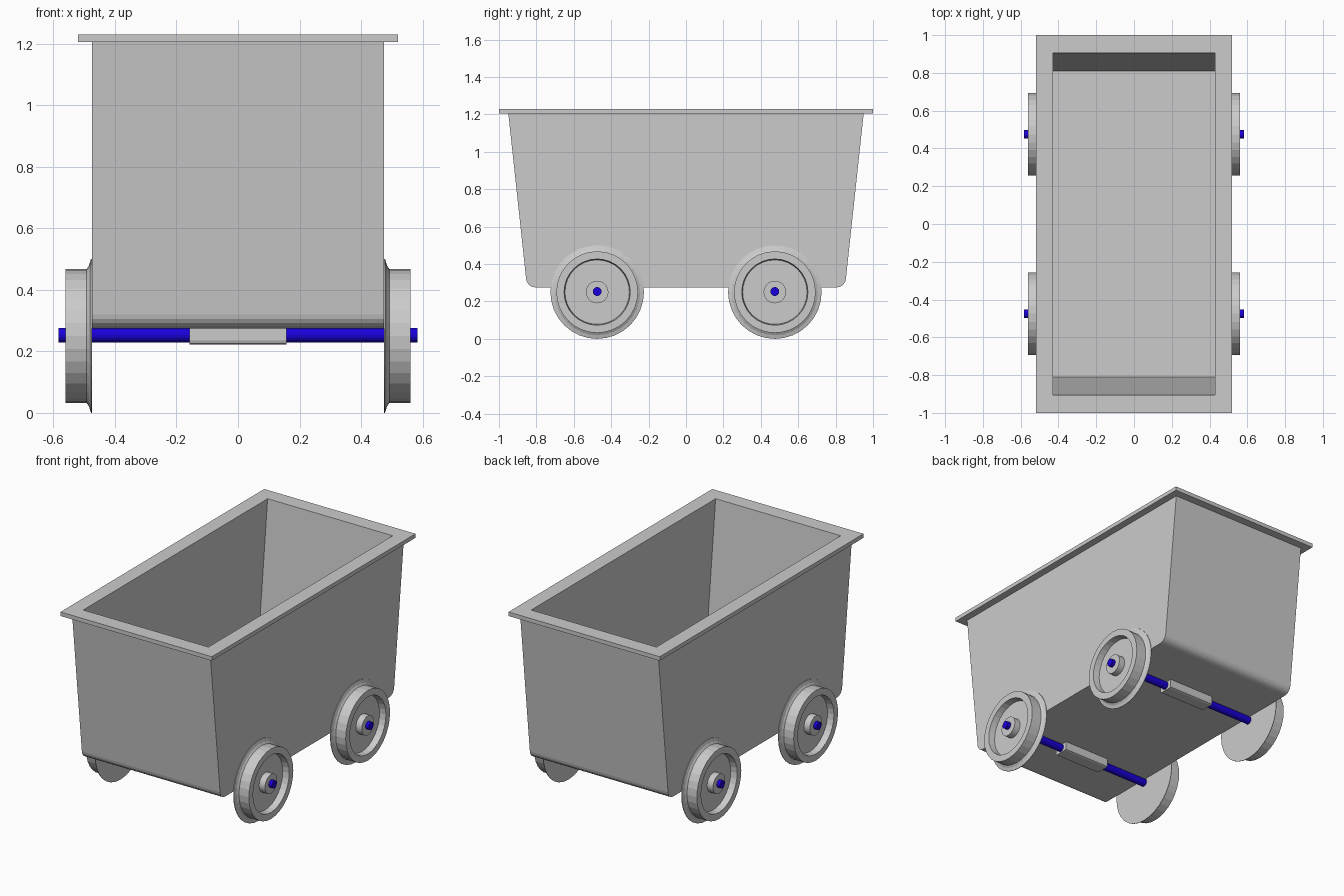
import bpy, bmesh, math
from mathutils import Matrix, Vector

if "Cube" in bpy.data.objects:
    bpy.data.objects.remove(bpy.data.objects["Cube"])


def finish(name, bm, mat=None):
    bmesh.ops.remove_doubles(bm, verts=bm.verts, dist=0.0005)
    bmesh.ops.recalc_face_normals(bm, faces=bm.faces)
    mesh = bpy.data.meshes.new(name)
    bm.to_mesh(mesh)
    bm.free()
    obj = bpy.data.objects.new(name, mesh)
    bpy.context.collection.objects.link(obj)
    if mat:
        mesh.materials.append(mat)
    return obj


def prism(bm, profile, half_x, center_y=0.0, closed=True):
    """Extrude a y/z profile across x; closed=False leaves the last side open."""
    a = [bm.verts.new((-half_x, y + center_y, z)) for y, z in profile]
    b = [bm.verts.new((half_x, y + center_y, z)) for y, z in profile]
    bm.faces.new(a)
    bm.faces.new(b)
    n = len(profile)
    for i in range(n if closed else n - 1):
        j = (i + 1) % n
        bm.faces.new((a[i], a[j], b[j], b[i]))


def rect(bm, hx, hy, z):
    return [bm.verts.new((sx * hx, sy * hy, z))
            for sx, sy in ((-1, -1), (1, -1), (1, 1), (-1, 1))]


def ring(bm, a, b):
    for i in range(4):
        j = (i + 1) % 4
        bm.faces.new((a[i], a[j], b[j], b[i]))


def lathe_x(bm, profile, center, side=1, segments=32):
    """Spin an (x, radius) profile around the x direction."""
    rings = []
    for x, r in profile:
        count = segments if r > 0 else 1
        rings.append([bm.verts.new((side * x,
                                    center[0] + r * math.cos(2 * math.pi * k / segments),
                                    center[1] + r * math.sin(2 * math.pi * k / segments)))
                      for k in range(count)])
    for a, b in zip(rings, rings[1:]):
        for k in range(segments):
            m = (k + 1) % segments
            bm.faces.new((a[k], a[m], b[m], b[k]))
    bm.faces.new(rings[0])
    bm.faces.new(rings[-1])


blue = bpy.data.materials.new("axle_blue")
blue.diffuse_color = (0.01, 0.0, 0.7, 1)
blue.use_nodes = True
blue.node_tree.nodes["Principled BSDF"].inputs["Base Color"].default_value = blue.diffuse_color

# Tub: tapered shell with rounded lower edges and an overhanging rim
BOTTOM, RIM_LOW, TOP = 0.275, 1.205, 1.23
R = 0.05
corner = [(0.805 + R * math.cos(math.radians(t)), BOTTOM + R + R * math.sin(math.radians(t)))
          for t in (-6, -24, -42, -58, -74, -90)]
right = [(0.95, RIM_LOW)] + corner
outer = right + [(-y, z) for y, z in reversed(right)]
inner = [(0.905, TOP), (0.81, 0.32), (-0.81, 0.32), (-0.905, TOP)]
bm = bmesh.new()
prism(bm, outer, 0.475, closed=False)
prism(bm, inner, 0.43, closed=False)
loops = [rect(bm, 0.475, 0.95, RIM_LOW), rect(bm, 0.52, 1.0, RIM_LOW),
         rect(bm, 0.52, 1.0, TOP), rect(bm, 0.43, 0.905, TOP)]
for a, b in zip(loops, loops[1:]):
    ring(bm, a, b)
finish("tub", bm)

# Flanged wheel profile: flat back, flange, tread, recessed face, hub
wheel_profile = [(0.475, 0.25), (0.478, 0.25), (0.484, 0.23), (0.492, 0.218),
                 (0.56, 0.218), (0.56, 0.177), (0.52, 0.172),
                 (0.52, 0.06), (0.56, 0.06)]
# Axle bracket section, rounded below
bracket = [(0.047, 0.278), (0.047, 0.236), (0.043, 0.226), (0.034, 0.222),
           (-0.034, 0.222), (-0.043, 0.226), (-0.047, 0.236), (-0.047, 0.278)]

for end, y in (("front", -0.475), ("rear", 0.475)):
    # Wheels
    for label, side in (("left", -1), ("right", 1)):
        bm = bmesh.new()
        lathe_x(bm, wheel_profile, (y, 0.25), side)
        finish(f"{end}_{label}_wheel", bm)
    # Axle
    bm = bmesh.new()
    lathe_x(bm, [(-0.583, 0.0235), (0.583, 0.0235)], (y, 0.253), segments=24)
    finish(f"{end}_axle", bm, blue)
    # Bracket under the floor
    bm = bmesh.new()
    prism(bm, bracket, 0.158, y)
    finish(f"{end}_axle_bracket", bm)
